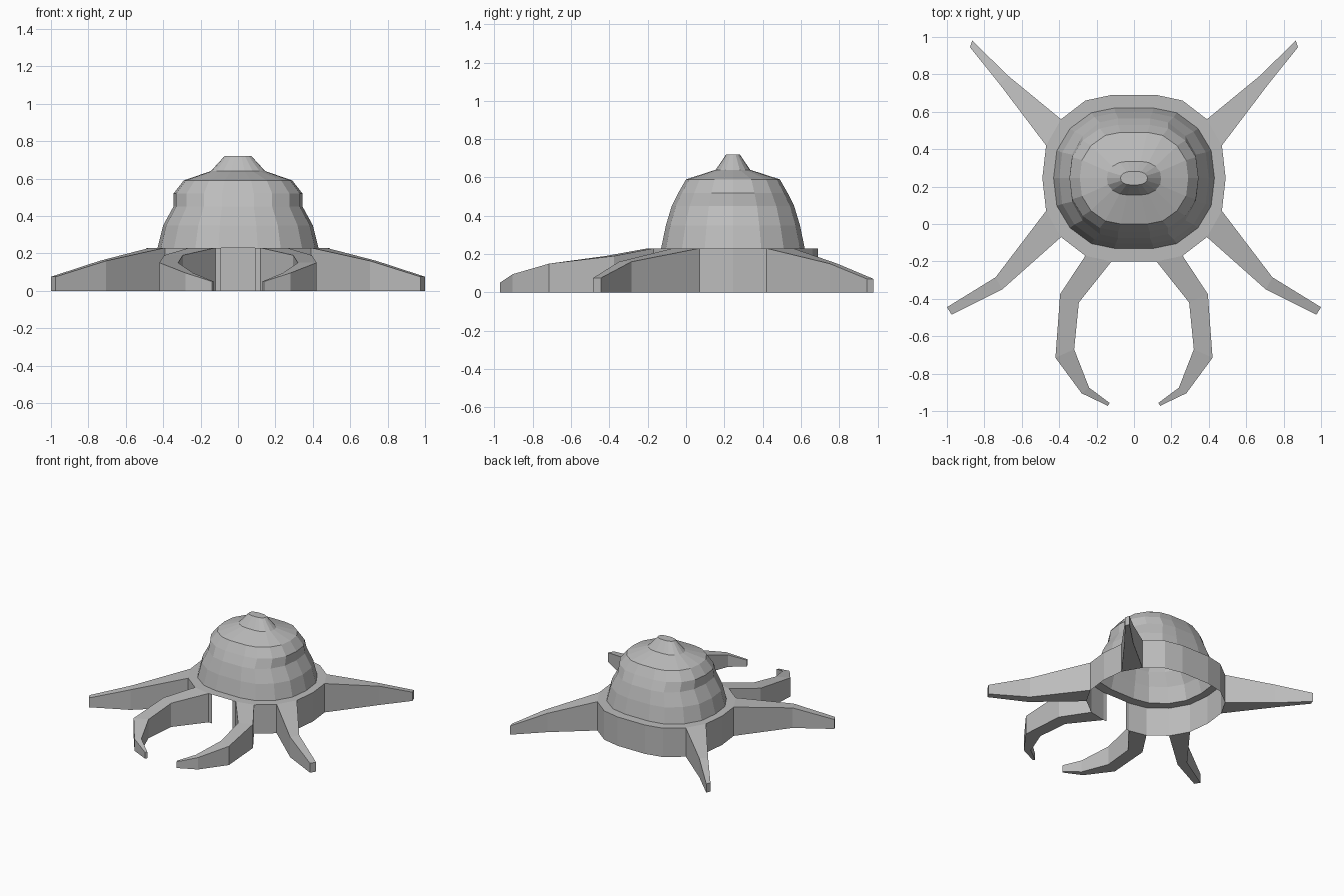
import bpy, bmesh

old = bpy.data.objects.get("Cube")
if old:
    bpy.data.objects.remove(old, do_unlink=True)

grey = bpy.data.materials.new("plain grey")
grey.use_nodes = True
colour = (0.5, 0.5, 0.5, 1)
grey.diffuse_color = colour
grey.node_tree.nodes["Principled BSDF"].inputs["Base Color"].default_value = colour

CY = 0.245      # middle of the hull along y
DECK = 0.23     # height of the hull rim

# Quarter of the hull plan, from the side towards the back
quarter = [(0.49, 0), (0.47, 0.175), (0.39, 0.315), (0.26, 0.415), (0.12, 0.445)]
half = quarter + [(-x, y) for x, y in reversed(quarter)]
plan = half + [(x, -y) for x, y in reversed(half[1:-1])]


def finish(name, bm):
    mesh = bpy.data.meshes.new(name)
    bm.to_mesh(mesh)
    bm.free()
    mesh.materials.append(grey)
    obj = bpy.data.objects.new(name, mesh)
    bpy.context.collection.objects.link(obj)
    return obj


def ring(bm, rx, ry, z):
    return [bm.verts.new((x * rx / 0.49, CY + y * ry / 0.445, z)) for x, y in plan]


def bridge(bm, low, high):
    n = len(low)
    return [bm.faces.new((low[i], low[(i + 1) % n], high[(i + 1) % n], high[i]))
            for i in range(n)]


# Open hull wall with a flat rim and a narrow doorway at the front
bm = bmesh.new()
bottom, top = ring(bm, 0.49, 0.445, 0), ring(bm, 0.49, 0.445, DECK)
wall = bridge(bm, bottom, top)
bridge(bm, top, ring(bm, 0.43, 0.375, DECK))
front = min(wall, key=lambda f: f.calc_center_median().y)
bm.faces.remove(front)
for s in (-1, 1):
    corners = [(0.09, 0), (0.12, 0), (0.12, DECK), (0.09, DECK)][::s]
    bm.faces.new([bm.verts.new((s * x, CY - 0.445, z)) for x, z in corners])
finish("hull", bm)

# Hollow stepped dome with a small raised cap
dome_profile = [(0.43, 0.375, 0.23), (0.40, 0.35, 0.35), (0.345, 0.32, 0.45),
                (0.345, 0.285, 0.52), (0.29, 0.245, 0.59),
                (0.145, 0.09, 0.64), (0.072, 0.036, 0.72)]
bm = bmesh.new()
rings = [ring(bm, *row) for row in dome_profile]
for low, high in zip(rings, rings[1:]):
    bridge(bm, low, high)
bm.faces.new(rings[-1])
finish("dome", bm)


# Tapering limbs: each station gives one edge, the other edge and the height
def limb(name, stations):
    bm = bmesh.new()
    loops = []
    for (ax, ay), (bx, by), z in stations:
        loops.append([bm.verts.new(p) for p in
                      ((ax, ay, 0), (bx, by, 0), (bx, by, z), (ax, ay, z))])
    for a, b in zip(loops, loops[1:]):
        bridge(bm, a, b)
    bm.faces.new(loops[-1])
    bm.faces.new(loops[0][::-1])
    bmesh.ops.recalc_face_normals(bm, faces=bm.faces)
    bm.faces.ensure_lookup_table()
    bmesh.ops.delete(bm, geom=[bm.faces[-1]], context="FACES_ONLY")
    obj = finish(name, bm)
    obj.modifiers.new("mirror", "MIRROR").use_axis[0] = True


limb("back_legs", [((0.39, 0.56), (0.47, 0.42), DECK),
                   ((0.67, 0.79), (0.72, 0.75), 0.15),
                   ((0.865, 0.98), (0.877, 0.945), 0.07)])
limb("front_legs", [((0.47, 0.07), (0.39, -0.07), DECK),
                    ((0.74, -0.285), (0.705, -0.35), 0.16),
                    ((1.0, -0.445), (0.975, -0.485), 0.075)])
limb("front_claws", [((0.26, -0.17), (0.12, -0.2), DECK),
                     ((0.395, -0.375), (0.295, -0.42), 0.19),
                     ((0.42, -0.715), (0.32, -0.67), 0.15),
                     ((0.28, -0.905), (0.24, -0.875), 0.095),
                     ((0.14, -0.972), (0.13, -0.957), 0.05)])
